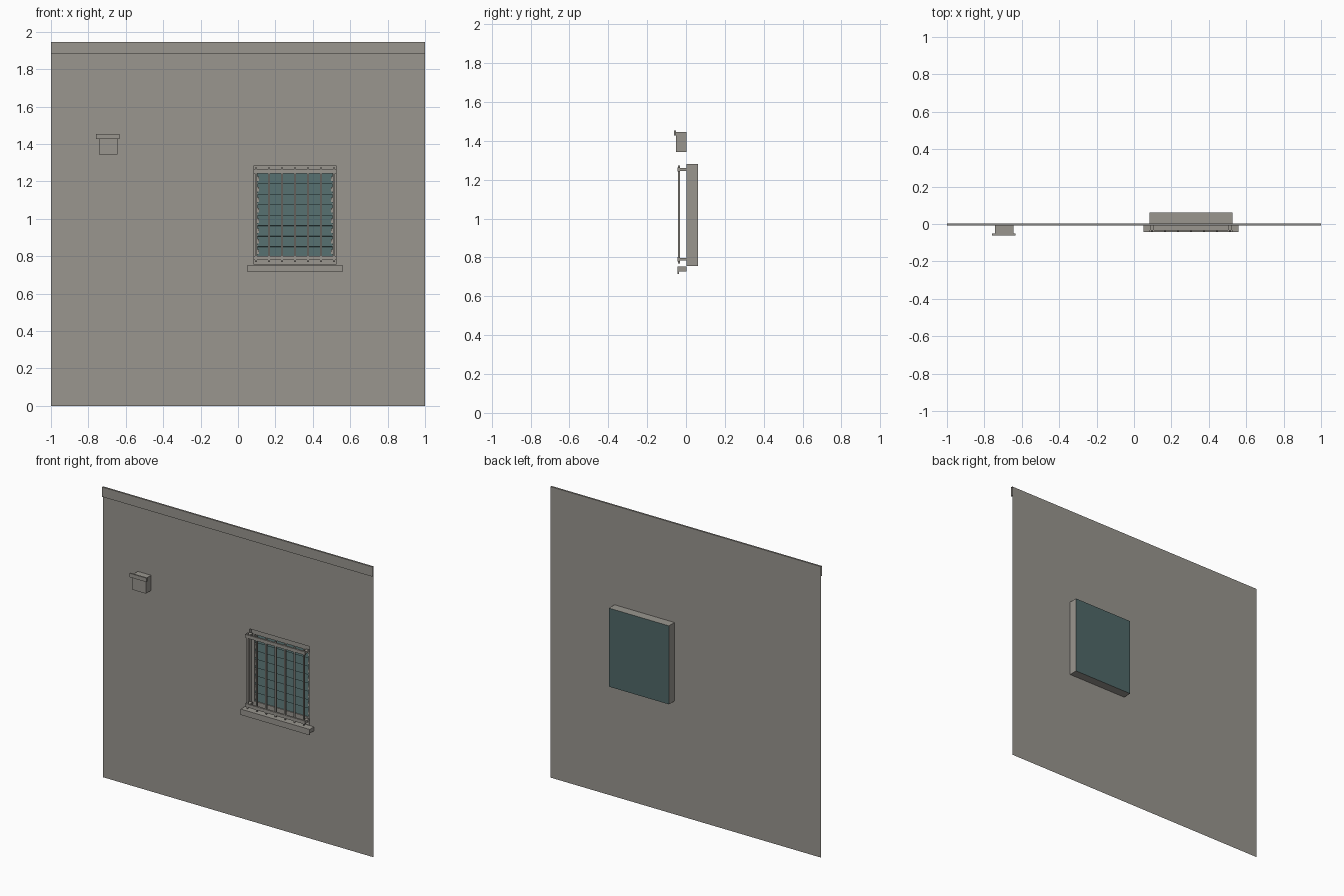
import bpy, bmesh
from mathutils import Matrix

cube = bpy.data.objects.get("Cube")
if cube:
    bpy.data.objects.remove(cube, do_unlink=True)


def material(name, rgb):
    m = bpy.data.materials.new(name)
    m.use_nodes = True
    m.diffuse_color = (*rgb, 1)
    m.node_tree.nodes["Principled BSDF"].inputs["Base Color"].default_value = (*rgb, 1)
    return m


stone = material("warm grey", (0.32, 0.305, 0.275))
glass = material("dark teal", (0.08, 0.14, 0.14))


def finish(name, bm, mat):
    mesh = bpy.data.meshes.new(name)
    bm.to_mesh(mesh)
    bm.free()
    mesh.materials.append(mat)
    obj = bpy.data.objects.new(name, mesh)
    bpy.context.collection.objects.link(obj)
    return obj


def add_box(bm, x, y, z, tilt=0):
    """Add a box given its (low, high) range on each axis."""
    size = [b - a for a, b in (x, y, z)]
    mid = [(a + b) / 2 for a, b in (x, y, z)]
    bmesh.ops.create_cube(bm, size=1, matrix=Matrix.Translation(mid)
                          @ Matrix.Rotation(tilt, 4, 'X') @ Matrix.Diagonal((*size, 1)))


def boxes(name, parts, mat=stone, tilt=0):
    bm = bmesh.new()
    for p in parts:
        add_box(bm, *p, tilt=tilt)
    return finish(name, bm, mat)


def quad(bm, *points):
    bm.faces.new([bm.verts.new(p) for p in points])


WALL, BACK, TOP = 0.003, 0.062, 1.945
L, R, B, T = 0.083, 0.527, 0.757, 1.282      # window opening

# Wall sheet with the window opening left out
bm = bmesh.new()
xs, zs = (-1, L, R, 1), (0, B, T, TOP)
for i in range(3):
    for j in range(3):
        if (i, j) != (1, 1):
            quad(bm, (xs[i], WALL, zs[j]), (xs[i + 1], WALL, zs[j]),
                 (xs[i + 1], WALL, zs[j + 1]), (xs[i], WALL, zs[j + 1]))
bmesh.ops.remove_doubles(bm, verts=bm.verts, dist=0.0001)
finish("wall", bm, stone)

# Open-ended coping strip along the top of the wall
bm = bmesh.new()
section = [(WALL, 1.88), (-0.009, 1.88), (-0.009, TOP), (WALL, TOP)]
for (y0, z0), (y1, z1) in zip(section, section[1:]):
    quad(bm, (-1, y0, z0), (1, y0, z0), (1, y1, z1), (-1, y1, z1))
bmesh.ops.remove_doubles(bm, verts=bm.verts, dist=0.0001)
finish("coping", bm, stone)

# Window reveal: four sides running back from the wall
bm = bmesh.new()
corners = [(L, B), (R, B), (R, T), (L, T)]
for i in range(4):
    (x0, z0), (x1, z1) = corners[i - 1], corners[i]
    quad(bm, (x0, WALL, z0), (x0, BACK, z0), (x1, BACK, z1), (x1, WALL, z1))
bmesh.ops.remove_doubles(bm, verts=bm.verts, dist=0.0001)
finish("window_reveal", bm, stone)

# Back pane
bm = bmesh.new()
quad(bm, *[(x, BACK, z) for x, z in reversed(corners)])
finish("back_pane", bm, glass)

# Window frame inside the reveal
frame_y = (0.025, 0.058)
boxes("window_frame", [
    ((L, L + 0.022), frame_y, (B, T)), ((R - 0.022, R), frame_y, (B, T)),
    ((L + 0.022, R - 0.022), frame_y, (T - 0.04, T)),
    ((L + 0.022, R - 0.022), frame_y, (B, B + 0.038))])

# Tilted glass louvres and their end clips
rows, low, high = 8, B + 0.038, T - 0.04
pitch = (high - low) / rows
slats, clips = [], []
for i in range(rows):
    z = low + pitch * (i + 0.5)
    slats.append(((L + 0.022, R - 0.022), (0.038, 0.042), (z - pitch * 0.52, z + pitch * 0.52)))
    for x in (L + 0.022, R - 0.03):
        clips.append(((x, x + 0.008), (0.03, 0.04), (z - 0.012, z + 0.012)))
boxes("glass_louvres", slats, glass, tilt=-0.25)
boxes("louvre_clips", clips)

# Security grille: upright bars, two rails and their wall brackets
xs = [0.096 + 0.0695 * i for i in range(7)]
boxes("grille_bars", [((x - 0.005, x + 0.005), (-0.041, -0.031), (0.768, 1.273)) for x in xs])
rails, brackets = [], []
for z in (0.79, 1.252):
    rails.append(((L, R), (-0.044, -0.032), (z - 0.011, z + 0.011)))
    for x in (xs[0], xs[-1]):
        brackets.append(((x - 0.011, x + 0.011), (-0.034, 0.005), (z - 0.007, z + 0.007)))
boxes("grille_rails", rails)
boxes("grille_brackets", brackets)

# Window sill with a drip lip
boxes("window_sill", [((0.05, 0.56), (-0.037, WALL), (0.727, 0.754)),
                      ((0.05, 0.56), (-0.043, -0.037), (0.715, 0.754))])

# Small wall box with a projecting front lip
boxes("wall_box", [((-0.743, -0.645), (-0.052, WALL), (1.343, 1.445))])
boxes("wall_box_lip", [((-0.758, -0.634), (-0.062, -0.052), (1.427, 1.453))])
